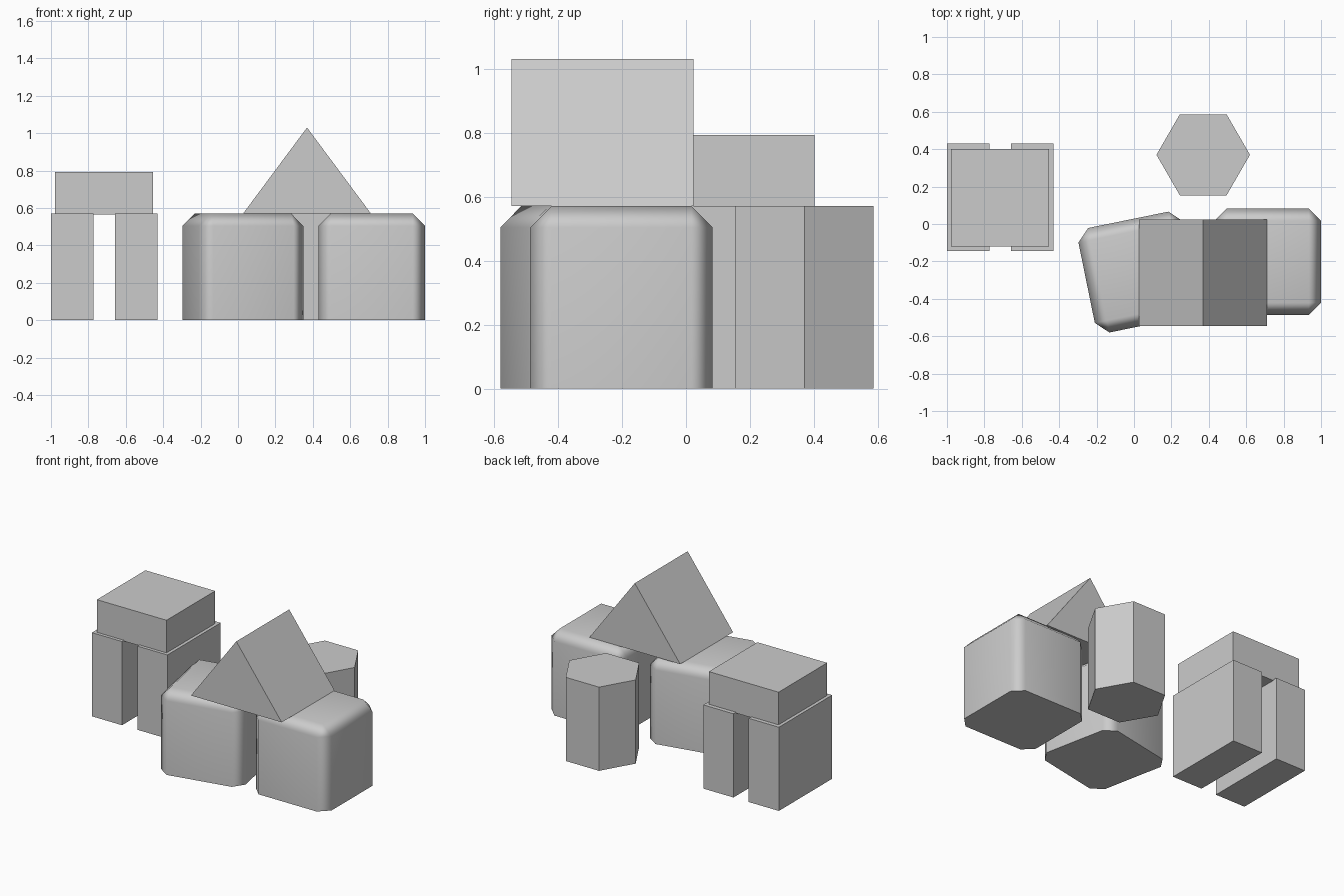
import bpy, bmesh, math
from mathutils import Matrix

if "Cube" in bpy.data.objects:
    bpy.data.objects.remove(bpy.data.objects["Cube"], do_unlink=True)

GREY = (0.6, 0.6, 0.6, 1)
mat = bpy.data.materials.new("plain grey")
mat.use_nodes = True
mat.diffuse_color = GREY
mat.node_tree.nodes["Principled BSDF"].inputs["Base Color"].default_value = GREY

H = 0.57  # height of every standing block


def finish(name, bm):
    bmesh.ops.recalc_face_normals(bm, faces=bm.faces)
    mesh = bpy.data.meshes.new(name)
    bm.to_mesh(mesh)
    bm.free()
    mesh.materials.append(mat)
    obj = bpy.data.objects.new(name, mesh)
    bpy.context.collection.objects.link(obj)
    return obj


def box_mesh(center, size):
    bm = bmesh.new()
    bmesh.ops.create_cube(bm, size=1, matrix=Matrix.Translation(center) @ Matrix.Diagonal((*size, 1)))
    return bm


def soft_cube(name, x, y, turn):
    # Cube with chamfered sides and top, but a sharp base
    bm = box_mesh((0, 0, H / 2), (H, H, H))
    edges = [e for e in bm.edges if max(v.co.z for v in e.verts) > H / 2]
    bmesh.ops.bevel(bm, geom=edges, offset=0.066, segments=1, affect='EDGES')
    obj = finish(name, bm)
    obj.location = (x, y, 0)
    obj.rotation_euler.z = math.radians(turn)
    bpy.ops.object.select_all(action='DESELECT')
    obj.select_set(True)
    bpy.context.view_layer.objects.active = obj
    bpy.ops.object.shade_smooth_by_angle(angle=math.radians(60))
    mod = obj.modifiers.new("flat face normals", 'WEIGHTED_NORMAL')
    mod.keep_sharp = True


# Gateway: two upright slabs with a lid
for name, x in (("right_slab", -0.887), ("left_slab", -0.545)):
    finish(name, box_mesh((x, 0.143, H / 2), (0.227, 0.573, H)))
finish("lid_block", box_mesh((-0.716, 0.14, 0.678), (0.525, 0.523, 0.228)))

# Two soft cubes
soft_cube("turned_soft_cube", 0.026, -0.257, 11.5)
soft_cube("straight_soft_cube", 0.715, -0.202, 0)

# Roof prism resting across the soft cubes
bm = bmesh.new()
profile = [(0.027, H), (0.711, H), (0.369, 1.03)]
face = bm.faces.new([bm.verts.new((x, -0.545, z)) for x, z in profile])
ext = bmesh.ops.extrude_face_region(bm, geom=[face], use_keep_orig=True)
bmesh.ops.translate(bm, vec=(0, 0.569, 0),
                    verts=[v for v in ext["geom"] if isinstance(v, bmesh.types.BMVert)])
finish("roof_prism", bm)

# Six-sided column behind, with points facing left and right
bm = bmesh.new()
place = Matrix.Translation((0.37, 0.37, H / 2))
bmesh.ops.create_cone(bm, cap_ends=True, segments=6, radius1=0.25, radius2=0.25, depth=H, matrix=place)
spin = 0 if max(v.co.x for v in bm.verts) > 0.61 else math.pi / 6
bmesh.ops.rotate(bm, cent=place.translation, matrix=Matrix.Rotation(spin, 3, 'Z'), verts=bm.verts)
finish("hexagon_column", bm)
